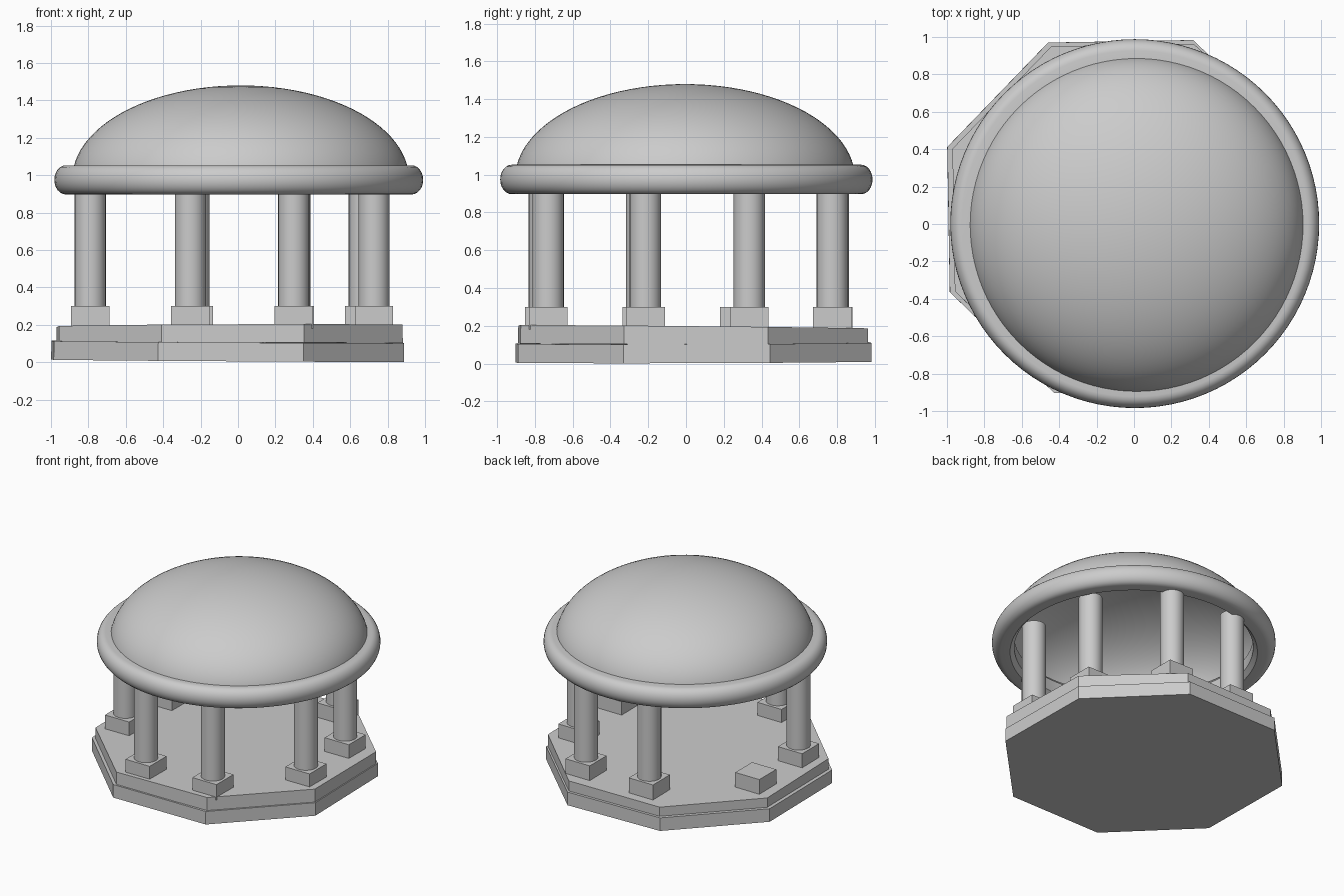
import bpy, bmesh
from math import radians, cos, sin, pi

cube = bpy.data.objects.get("Cube")
if cube:
    bpy.data.objects.remove(cube, do_unlink=True)

# Single stone colour
stone = bpy.data.materials.new("grey stone")
stone.use_nodes = True
stone.diffuse_color = (0.6, 0.6, 0.6, 1)
stone.node_tree.nodes["Principled BSDF"].inputs["Base Color"].default_value = (0.6, 0.6, 0.6, 1)


def finish(obj, name, smooth=False):
    obj.name = name
    obj.data.materials.append(stone)
    if smooth:
        bpy.ops.object.select_all(action='DESELECT')
        obj.select_set(True)
        bpy.context.view_layer.objects.active = obj
        bpy.ops.object.shade_smooth_by_angle(angle=radians(30))
    return obj


def cylinder(name, x, y, z0, z1, radius, sides, turn=(0, 0, 0), smooth=False):
    bpy.ops.mesh.primitive_cylinder_add(
        vertices=sides, radius=radius, depth=z1 - z0,
        location=(x, y, (z0 + z1) / 2), rotation=[radians(a) for a in turn])
    return finish(bpy.context.object, name, smooth)


def lathe(name, profile, x, y, closed, steps=96):
    """Revolve a list of (radius, z) points around a vertical axis."""
    bm = bmesh.new()
    verts = [bm.verts.new((r, 0, z)) for r, z in profile]
    pairs = list(zip(verts, verts[1:]))
    if closed:
        pairs.append((verts[-1], verts[0]))
    edges = [bm.edges.new(p) for p in pairs]
    bmesh.ops.spin(bm, geom=verts + edges, cent=(0, 0, 0), axis=(0, 0, 1),
                   angle=2 * pi, steps=steps, use_merge=True)
    bmesh.ops.remove_doubles(bm, verts=bm.verts, dist=0.0005)
    bmesh.ops.recalc_face_normals(bm, faces=bm.faces)
    mesh = bpy.data.meshes.new(name)
    bm.to_mesh(mesh)
    bm.free()
    obj = bpy.data.objects.new(name, mesh)
    bpy.context.collection.objects.link(obj)
    obj.location = (x, y, 0)
    return finish(obj, name, True)


# Two octagonal steps, settled very slightly out of level
cylinder("lower_step", -0.055, 0.04, 0.008, 0.108, 1.014, 8, (0.3, 0.25, 23.5))
cylinder("upper_step", -0.045, 0.037, 0.095, 0.194, 0.995, 8, (-0.6, 0, 23.5))

# Pedestals around the floor; one has lost its column
spots = [(0.727, -0.215), (0.675, 0.335), (0.305, 0.775), (-0.235, 0.78),
         (-0.79, 0.283), (-0.79, -0.235), (-0.255, -0.75), (0.298, -0.73)]
broken = 4
for i, (x, y) in enumerate(spots):
    bpy.ops.mesh.primitive_cube_add(size=1, location=(x, y, 0.24))
    block = bpy.context.object
    block.scale = (0.205, 0.205, 0.12)
    finish(block, f"pedestal_{i + 1}")
    if i != broken:
        cylinder(f"column_{i + 1}", x, y, 0.29, 0.93, 0.083, 32, smooth=True)

# Ring beam: flat top and underside with a rounded outer edge
arc = [(0.925 + 0.061 * cos(a), 0.975 + 0.078 * sin(a))
       for a in (-pi / 2 + pi * k / 12 for k in range(13))]
ring = [(0.83, 0.93), (0.86, 0.897)] + arc + [(0.86, 1.053), (0.83, 1.02)]
lathe("ring_beam", ring, 0.004, 0.002, True)

# Open half-ellipsoid dome
dome = [(0.9 * cos(a), 0.98 + 0.5 * sin(a)) for a in (pi / 2 * k / 24 for k in range(25))]
lathe("dome", dome, 0.014, -0.005, False)
